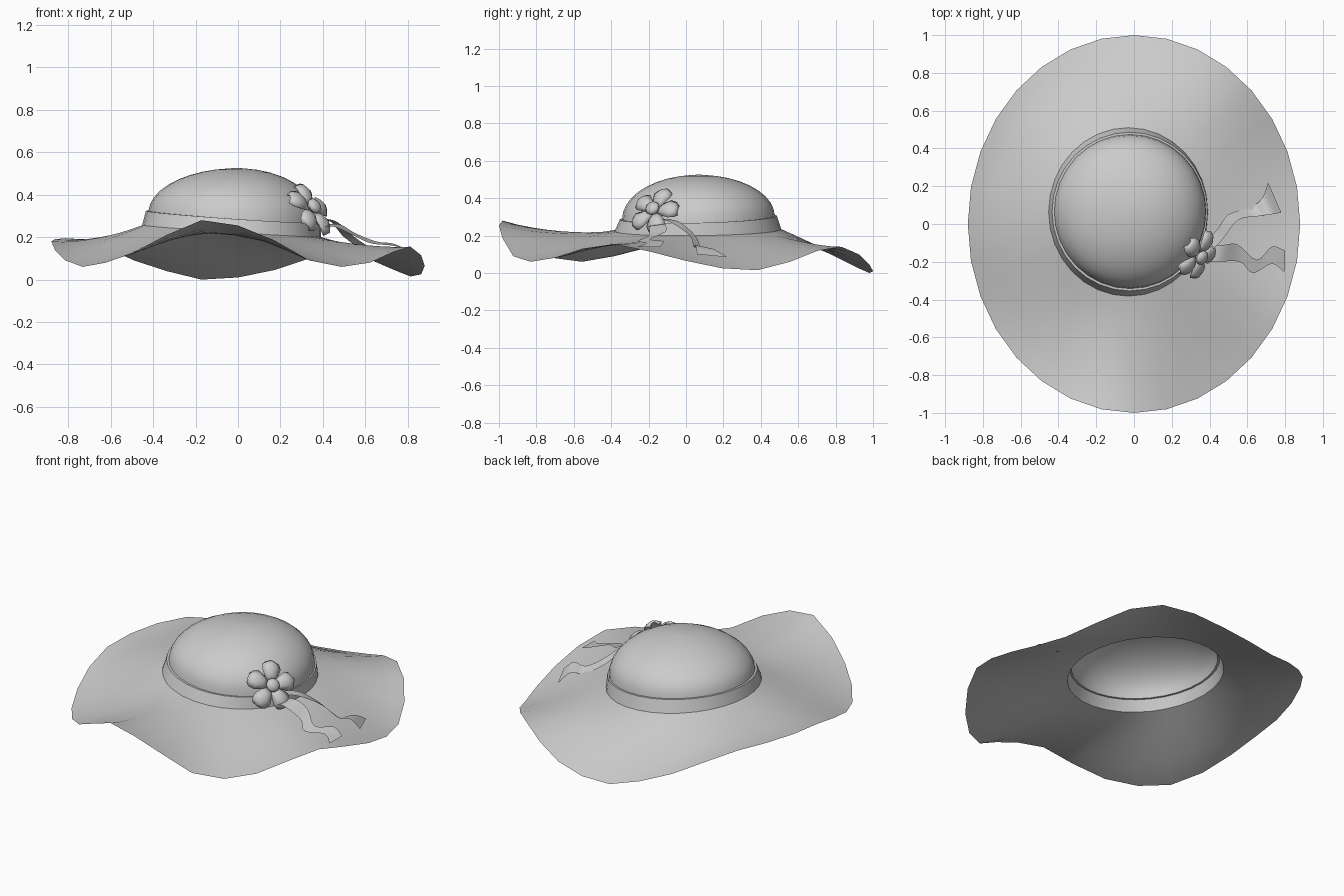
import bpy, bmesh, math
from mathutils import Vector, Matrix

cube = bpy.data.objects.get("Cube")
if cube:
    bpy.data.objects.remove(cube, do_unlink=True)

grey = bpy.data.materials.new("soft_grey")
grey.use_nodes = True
COLOR = (0.6, 0.6, 0.6, 1)
grey.diffuse_color = COLOR
grey.node_tree.nodes["Principled BSDF"].inputs["Base Color"].default_value = COLOR

SEG = 32


def finish(name, bm, angle=40):
    bmesh.ops.recalc_face_normals(bm, faces=bm.faces)
    mesh = bpy.data.meshes.new(name)
    bm.to_mesh(mesh)
    bm.free()
    obj = bpy.data.objects.new(name, mesh)
    bpy.context.collection.objects.link(obj)
    mesh.materials.append(grey)
    bpy.ops.object.select_all(action='DESELECT')
    obj.select_set(True)
    bpy.context.view_layer.objects.active = obj
    bpy.ops.object.shade_smooth_by_angle(angle=math.radians(angle))
    return obj


def loft(name, rows, closed=True, cap=False, angle=40):
    """Skin a list of point rows with quads."""
    bm = bmesh.new()
    vs = [[bm.verts.new(p) for p in row] for row in rows]
    n = len(rows[0])
    for a, b in zip(vs, vs[1:]):
        for i in range(n if closed else n - 1):
            j = (i + 1) % n
            bm.faces.new((a[i], a[j], b[j], b[i]))
    if cap:
        top = bm.verts.new(sum((v.co for v in vs[-1]), Vector()) / n + Vector((0, 0, 0.002)))
        for i in range(n):
            bm.faces.new((vs[-1][i], vs[-1][(i + 1) % n], top))
    return finish(name, bm, angle)


def ring(cx, cy, rx, ry, height):
    pts = []
    for i in range(SEG):
        a = math.tau * i / SEG
        pts.append(Vector((cx + rx * math.cos(a), cy + ry * math.sin(a), height(a))))
    return pts


def band_low(a):
    return 0.228 - 0.028 * math.cos(a) + 0.005 * math.sin(a)


def band_high(a):
    return 0.296 - 0.028 * math.cos(a) + 0.01 * math.sin(a)


# Crown dome
rows = []
for k in range(10):
    t = math.radians(9.5 * k)
    r, h = math.cos(t), math.sin(t)
    rows.append(ring(-0.02 + 0.015 * h, 0.066, 0.402 * r, 0.408 * r,
                     lambda a: band_high(a) * (1 - h) + 0.525 * h))
loft("crown", rows, cap=True)

# Hat band, flaring a little towards the brim
inner = ring(-0.03, 0.064, 0.422, 0.446, band_low)
loft("hat_band", [inner, ring(-0.022, 0.066, 0.412, 0.420, band_high),
                  ring(-0.02, 0.066, 0.402, 0.408, band_high)])

# Wavy brim: rim heights counter-clockwise from the left side
rim = [.065, .025, .015, .06, .12, .14, .10, .045, .01, 0, .04, .09, .15, .19, .195, .19,
       .18, .14, .09, .06, .08, .13, .21, .28, .255, .185, .09, .06, .08, .13, .155, .115]
outer = ring(0, 0, 0.88, 1.0, lambda a: 0)
MEAN = 0.12
rows = []
for k in range(9):
    t = k / 8
    fall = 1 - (1 - t) ** 1.4
    row = []
    for p, q, z in zip(inner, outer, rim):
        v = p.lerp(q, t)
        v.z = p.z + (MEAN - p.z) * fall + (z - MEAN) * t ** 1.35
        row.append(v)
    rows.append(row)
loft("brim", rows, angle=60)

# Flower frame: facing outwards from the side of the crown
normal = Vector((0.68, -0.40, 0.5)).normalized()
side = Vector((0, 0, 1)).cross(normal).normalized()
up = normal.cross(side)
frame = Matrix((side, up, normal)).transposed().to_4x4()
frame.translation = Vector((0.345, -0.17, 0.335))

# Five cupped petals: (distance, half width, lift) along each one
shape = [(.025, .02, .0), (.06, .036, .018), (.10, .052, .02), (.128, .046, .008), (.142, .026, -.006)]
for i in range(5):
    turn = frame @ Matrix.Rotation(math.radians(5 + 72 * i), 4, 'Z')
    rows = []
    for d, w, lift in shape:
        rows.append([turn @ Vector((d - 0.008 * abs(s), w * s, lift - 0.02 * s * s))
                     for s in (-1, -.5, 0, .5, 1)])
    petal = loft(f"petal_{i + 1}", rows, closed=False)
    solid = petal.modifiers.new("thickness", 'SOLIDIFY')
    solid.thickness = 0.008
    solid.offset = 0

# Flower centre
bm = bmesh.new()
bmesh.ops.create_uvsphere(bm, u_segments=10, v_segments=6, radius=0.04,
                          matrix=frame @ Matrix.Translation((0, 0, 0.022)) @ Matrix.Diagonal((1, 1, .6, 1)))
finish("flower_centre", bm, 60)


def smooth_path(pts, steps=4):
    """Catmull-Rom interpolation of points."""
    pts = [Vector(p) for p in pts]
    ext = [pts[0] * 2 - pts[1]] + pts + [pts[-1] * 2 - pts[-2]]
    out = []
    for a, b, c, d in zip(ext, ext[1:], ext[2:], ext[3:]):
        for s in range(steps):
            t = s / steps
            out.append(0.5 * (2 * b + (c - a) * t + (2 * a - 5 * b + 4 * c - d) * t ** 2
                              + (3 * b - a - 3 * c + d) * t ** 3))
    return out + [pts[-1]]


# Two ribbon tails, each given by its two edges
tails = {
    "ribbon_back": (
        [(.37, -.10, .29), (.44, -.03, .27), (.50, .05, .20), (.62, .09, .12), (.68, .14, .13), (.71, .22, .085)],
        [(.40, -.15, .29), (.47, -.08, .27), (.55, .02, .20), (.65, .04, .14), (.72, .05, .15), (.78, .06, .10)]),
    "ribbon_front": (
        [(.40, -.12, .26), (.48, -.11, .26), (.55, -.11, .22), (.65, -.19, .18), (.73, -.12, .17), (.80, -.14, .14)],
        [(.38, -.20, .24), (.45, -.20, .25), (.56, -.20, .20), (.63, -.26, .17), (.73, -.21, .16), (.80, -.26, .14)]),
}
for name, (one, two) in tails.items():
    loft(name, [list(pair) for pair in zip(smooth_path(one), smooth_path(two))], closed=False)
